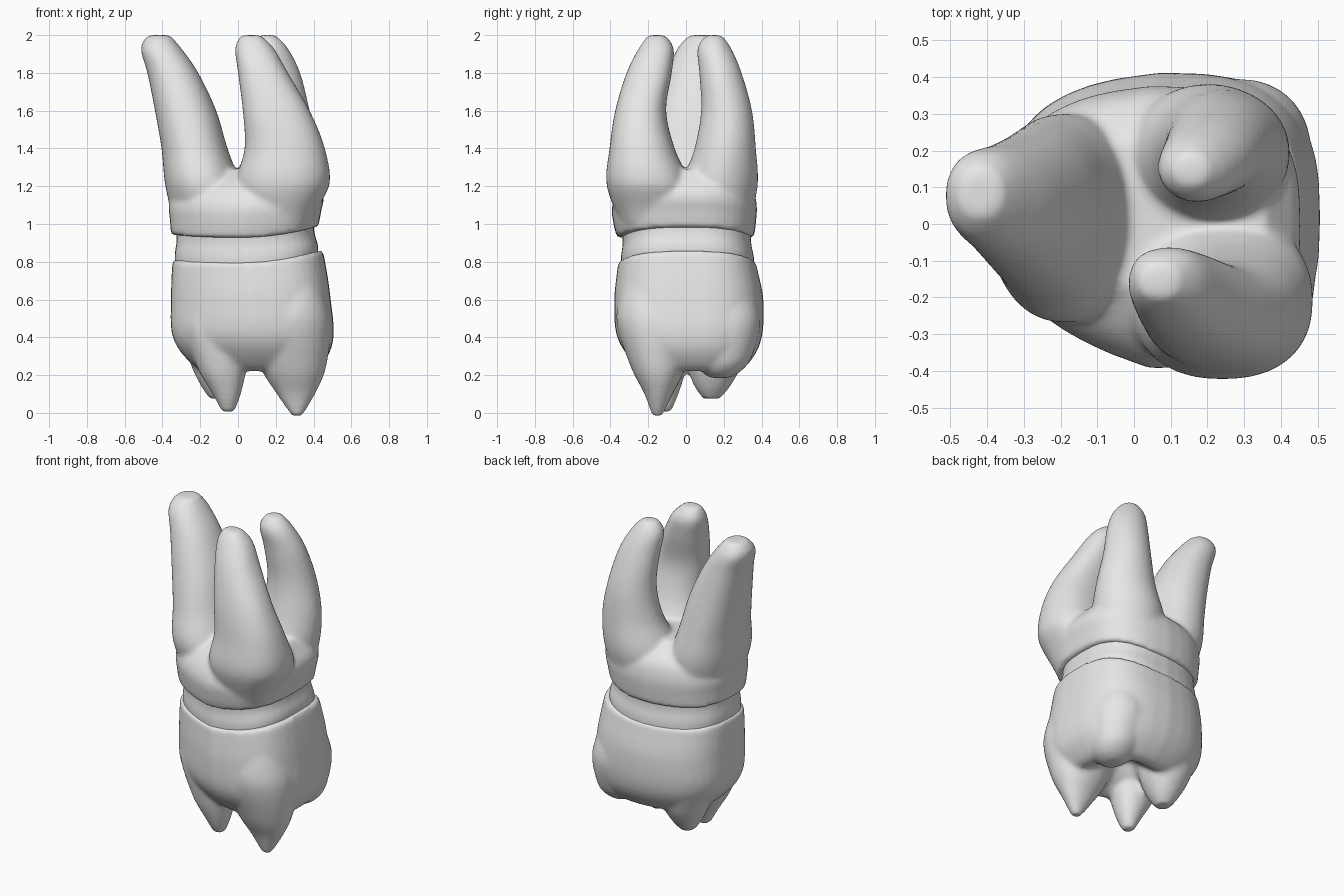
import bpy
import bmesh
import math

SIDES = 40
STEPS = 5

cube = bpy.data.objects.get("Cube")
if cube:
    bpy.data.objects.remove(cube, do_unlink=True)

grey = bpy.data.materials.new("plain_grey")
grey.use_nodes = True
grey.diffuse_color = (0.8, 0.8, 0.8, 1)
grey.node_tree.nodes["Principled BSDF"].inputs["Base Color"].default_value = (0.8, 0.8, 0.8, 1)


def gum_line(x, z):
    """Lift the band around the neck towards the cheek side."""
    weight = max(0, min(1, 1.6 - abs(z - 0.9) / 0.2))
    return weight * (0.06 * (x / 0.43) ** 2 if x > 0 else 0.015 * (x / 0.35) ** 2)


def catmull(a, b, c, d, t):
    return [0.5 * (2 * q + (r - p) * t + (2 * p - 5 * q + 4 * r - s) * t * t
                   + (3 * q - p - 3 * r + s) * t ** 3) for p, q, r, s in zip(a, b, c, d)]


def loft(bm, rings, power=2.2, taper=0.0):
    """Closed tube through rings given as (z, x_min, x_max, y_min, y_max)."""
    padded = [rings[0]] + rings + [rings[-1]]
    path = [catmull(*padded[i:i + 4], s / STEPS)
            for i in range(len(rings) - 1) for s in range(STEPS)] + [rings[-1]]
    loops = []
    for z, x0, x1, y0, y1 in path:
        loop = []
        for k in range(SIDES):
            a = math.tau * k / SIDES
            u = math.copysign(abs(math.cos(a)) ** (2 / power), math.cos(a))
            v = math.copysign(abs(math.sin(a)) ** (2 / power), math.sin(a))
            # Narrow the inner side, most of all at its front corner
            v *= 1 + taper * min(u, 0) * (3 if v < 0 else 1)
            x = (x0 + x1) / 2 + u * (x1 - x0) / 2
            y = (y0 + y1) / 2 + v * (y1 - y0) / 2
            loop.append(bm.verts.new((x, y, z + gum_line(x, z))))
        loops.append(loop)
    for low, high in zip(loops, loops[1:]):
        for k in range(SIDES):
            n = (k + 1) % SIDES
            bm.faces.new((low[k], low[n], high[n], high[k]))
    # Fan caps keep the warped ends clean
    for loop in (loops[0], loops[-1]):
        mid = bm.verts.new(sum((v.co for v in loop[1:]), loop[0].co.copy()) / SIDES)
        for k in range(SIDES):
            bm.faces.new((loop[k], loop[(k + 1) % SIDES], mid))


def make_part(name, lofts, smoothing):
    """Merge several lofts into one smooth skin."""
    bm = bmesh.new()
    for rings, power, taper in lofts:
        loft(bm, rings, power, taper)
    bmesh.ops.recalc_face_normals(bm, faces=bm.faces)
    mesh = bpy.data.meshes.new(name)
    bm.to_mesh(mesh)
    bm.free()
    mesh.materials.append(grey)
    obj = bpy.data.objects.new(name, mesh)
    bpy.context.collection.objects.link(obj)
    remesh = obj.modifiers.new("merge", 'REMESH')
    remesh.mode = 'VOXEL'
    remesh.voxel_size = 0.013
    remesh.use_smooth_shade = True
    smooth = obj.modifiers.new("soften", 'SMOOTH')
    smooth.factor = 0.5
    smooth.iterations = smoothing


# Root trunk and its three roots
trunk = [(0.925, -.355, .425, -.365, .36), (1.0, -.36, .44, -.385, .37),
         (1.1, -.365, .455, -.39, .375), (1.2, -.32, .43, -.33, .345),
         (1.29, -.2, .36, -.2, .24)]
inner_root = [(0.97, -.335, .1, -.2, .26), (1.2, -.385, .02, -.27, .3),
              (1.4, -.405, -.055, -.22, .28), (1.6, -.44, -.115, -.165, .25),
              (1.8, -.48, -.21, -.1, .22), (1.93, -.515, -.3, -.045, .2),
              (2.0, -.475, -.36, .02, .15)]
front_root = [(0.97, .06, .4, -.34, 0), (1.2, -.01, .485, -.42, .02),
              (1.4, .035, .46, -.405, -.06), (1.6, .025, .38, -.375, -.105),
              (1.8, 0, .265, -.315, -.075), (1.93, -.015, .19, -.25, -.065),
              (2.0, .015, .12, -.2, -.11)]
back_root = [(0.97, 0, .38, 0, .33), (1.2, -.03, .42, -.02, .38),
             (1.4, .05, .42, .045, .37), (1.6, .085, .38, .08, .35),
             (1.8, .075, .33, .07, .295), (1.93, .065, .265, .06, .24),
             (2.0, .11, .2, .105, .19)]
make_part("roots", [(trunk, 2.8, .12), (inner_root, 2.2, 0),
                    (front_root, 2.3, 0), (back_root, 1.95, 0)], 11)

# Narrow neck band between roots and crown
neck = [(0.74, -.33, .42, -.34, .36), (0.82, -.335, .425, -.345, .36),
        (0.9, -.325, .405, -.335, .345), (0.99, -.325, .4, -.34, .345),
        (1.04, -.31, .39, -.32, .33)]
make_part("neck", [(neck, 2.8, .12)], 4)

# Crown body with a hollow chewing face, and four cusps
body = [(0.795, -.345, .445, -.36, .37), (0.75, -.35, .46, -.365, .38),
        (0.6, -.355, .49, -.38, .41), (0.42, -.35, .507, -.37, .405),
        (0.3, -.285, .475, -.305, .36), (0.22, -.17, .39, -.2, .27),
        (0.28, -.03, .25, -.08, .16), (0.36, .06, .13, .0, .06)]
front_outer_cusp = [(0.72, .14, .41, -.32, -.05), (0.5, .05, .49, -.37, .05),
                    (0.25, .115, .468, -.295, 0), (0.1, .205, .408, -.22, -.07),
                    (-.015, .285, .34, -.18, -.125)]
front_inner_cusp = [(0.72, -.22, .05, -.2, 0), (0.5, -.29, .1, -.275, 0),
                    (0.25, -.22, .05, -.245, 0), (0.1, -.135, .015, -.195, -.04),
                    (0.005, -.085, -.02, -.15, -.08)]
back_inner_cusp = [(0.72, -.25, 0, 0, .27), (0.5, -.32, .06, -.05, .355),
                   (0.27, -.255, .04, 0, .3), (0.15, -.2, -.01, .04, .24),
                   (0.075, -.15, -.065, .09, .18)]
back_outer_cusp = [(0.72, .15, .4, .05, .32), (0.5, .1, .48, 0, .395),
                   (0.3, .17, .46, .04, .35), (0.22, .22, .42, .08, .29),
                   (0.185, .28, .36, .13, .23)]
cusps = [front_outer_cusp, front_inner_cusp, back_inner_cusp, back_outer_cusp]
make_part("crown", [(body, 2.9, .12)] + [(c, 2.1, 0) for c in cusps], 10)
